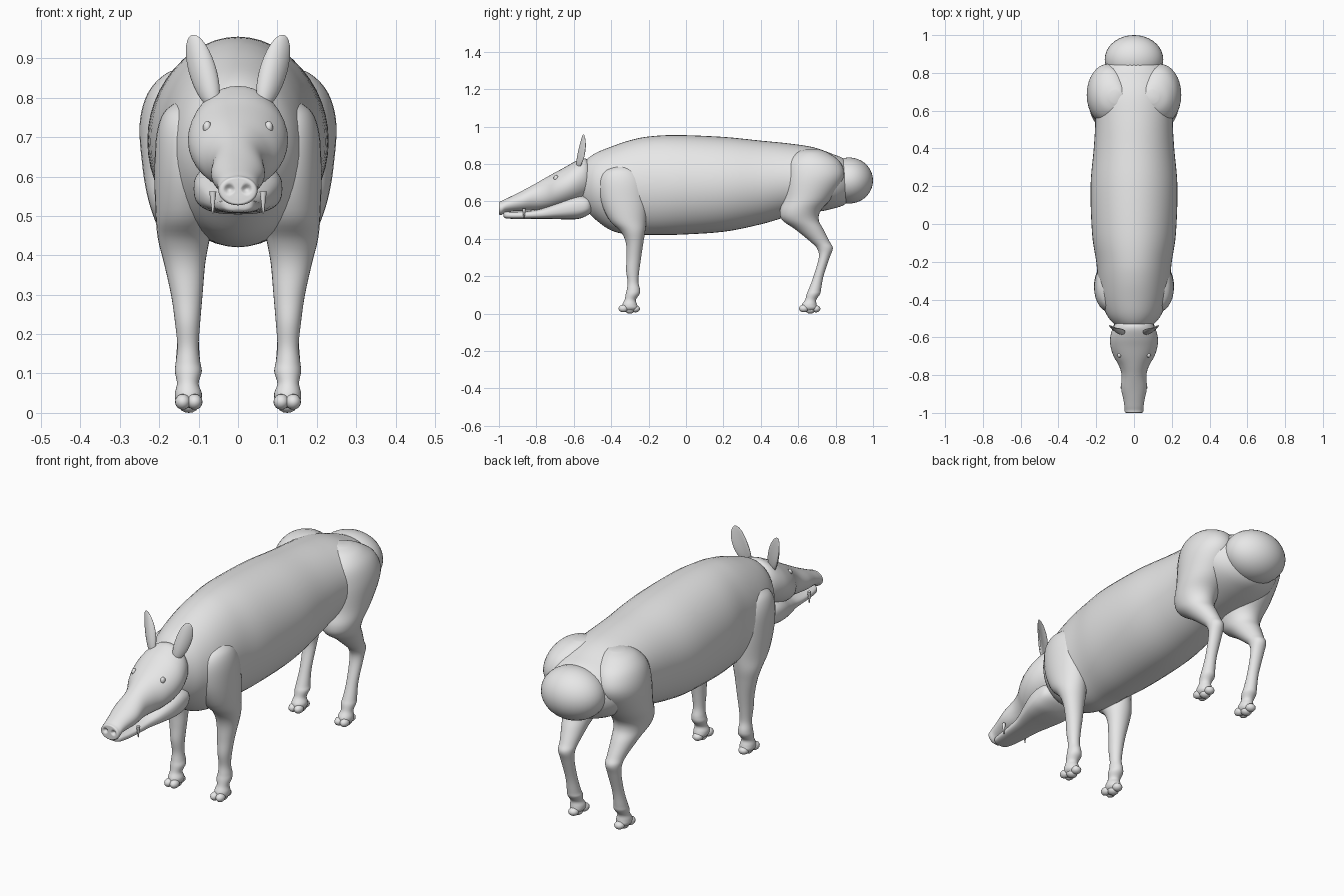
import bpy, bmesh, math
from mathutils import Vector, Matrix

if "Cube" in bpy.data.objects:
    bpy.data.objects.remove(bpy.data.objects["Cube"])

hide = bpy.data.materials.new("grey hide")
hide.diffuse_color = (0.8, 0.8, 0.8, 1)
hide.use_nodes = True
hide.node_tree.nodes["Principled BSDF"].inputs["Base Color"].default_value = hide.diffuse_color


def finish(name, bm):
    bmesh.ops.recalc_face_normals(bm, faces=bm.faces)
    me = bpy.data.meshes.new(name)
    bm.to_mesh(me)
    bm.free()
    me.materials.append(hide)
    ob = bpy.data.objects.new(name, me)
    bpy.context.collection.objects.link(ob)
    bpy.context.view_layer.objects.active = ob
    bpy.ops.object.select_all(action='DESELECT')
    ob.select_set(True)
    bpy.ops.object.shade_smooth_by_angle(angle=math.radians(50))
    return ob


def spline(rows, steps):
    """Smoothly interpolate rows of numbers, passing through each row."""
    out = []
    for i in range(len(rows) - 1):
        p0, p1, p2, p3 = (Vector(rows[max(0, min(len(rows) - 1, i + k))]) for k in (-1, 0, 1, 2))
        for s in range(steps):
            t = s / steps
            out.append(0.5 * (2 * p1 + (p2 - p0) * t + (2 * p0 - 5 * p1 + 4 * p2 - p3) * t * t
                              + (3 * p1 - p0 - 3 * p2 + p3) * t ** 3))
    return out + [Vector(rows[-1])]


def loft(name, rows, axis, steps=5, segs=36, power=1.0, mirror=False):
    """Rows are (position, low u, high u, low v, high v); axis is 'y' or 'z'."""
    bm = bmesh.new()
    rings = []
    for p, u0, u1, v0, v1 in spline(rows, steps):
        ring = []
        for k in range(segs):
            c, s = math.cos(2 * math.pi * k / segs), math.sin(2 * math.pi * k / segs)
            u = (u0 + u1) / 2 + (u1 - u0) / 2 * math.copysign(abs(c) ** power, c)
            v = (v0 + v1) / 2 + (v1 - v0) / 2 * math.copysign(abs(s) ** power, s)
            ring.append(bm.verts.new((u, p, v) if axis == 'y' else (u, v, p)))
        rings.append(ring)
    for a, b in zip(rings, rings[1:]):
        for k in range(segs):
            bm.faces.new((a[k], a[(k + 1) % segs], b[(k + 1) % segs], b[k]))
    bm.faces.new(rings[0])
    bm.faces.new(rings[-1])
    if mirror:
        add_mirror(bm)
    return finish(name, bm)


def add_mirror(bm):
    new = bmesh.ops.duplicate(bm, geom=bm.verts[:] + bm.edges[:] + bm.faces[:])["geom"]
    for v in new:
        if isinstance(v, bmesh.types.BMVert):
            v.co.x = -v.co.x


def blob(name, balls, mirror=True, segs=24):
    """Ellipsoids given as (centre, radii)."""
    bm = bmesh.new()
    for c, r in balls:
        bmesh.ops.create_uvsphere(bm, u_segments=segs, v_segments=segs // 2, radius=1,
                                  matrix=Matrix.Translation(c) @ Matrix.Diagonal((*r, 1)))
    if mirror:
        add_mirror(bm)
    return finish(name, bm)


def wide(rows):
    """Turn (y, half width, bottom, top) into symmetric loft rows."""
    return [(y, -w, w, b, t) for y, w, b, t in rows]


# Torso and rump
loft("body", wide([
    (-.56, .07, .60, .78), (-.53, .105, .55, .825), (-.48, .145, .50, .86), (-.4, .175, .445, .893),
    (-.3, .19, .422, .927), (-.2, .2, .422, .947), (-.05, .222, .422, .955), (.2, .23, .438, .945),
    (.4, .213, .478, .925), (.55, .205, .52, .91), (.68, .21, .54, .89), (.78, .2, .56, .855),
    (.85, .15, .585, .825), (.9, .08, .64, .77)]), 'y', segs=48)
blob("rump", [((0, .872, .712), (.155, .128, .123))], mirror=False, segs=36)

# Head with a long muzzle and flat snout disc
head = loft("head", wide([
    (-1.0, .008, .558, .572), (-1.0, .03, .538, .59), (-.998, .046, .529, .599), (-.985, .05, .528, .603),
    (-.965, .051, .542, .613), (-.93, .056, .547, .63), (-.87, .068, .55, .66), (-.8, .066, .555, .698),
    (-.75, .08, .56, .727), (-.7, .108, .566, .755), (-.65, .124, .576, .782), (-.6, .126, .59, .81),
    (-.55, .112, .61, .83), (-.52, .09, .63, .815), (-.5, .05, .66, .76)]), 'y')
# Nostril hollows
for v in head.data.vertices:
    if v.co.y < -.98:
        d = math.hypot(abs(v.co.x) - .022, v.co.z - .568)
        v.co.y += .014 * max(0, 1 - d / .014)

# Lower jaw with jowls
loft("lower_jaw", wide([
    (-.975, .012, .518, .538), (-.965, .038, .51, .545), (-.92, .05, .507, .545), (-.85, .058, .507, .548),
    (-.77, .068, .507, .562), (-.7, .09, .506, .59), (-.63, .109, .504, .622), (-.57, .112, .508, .635),
    (-.52, .1, .53, .625), (-.49, .05, .56, .6)]), 'y', power=.75)

# Eyes
blob("eyes", [((.078, -.695, .725), (.011, .013, .016))], segs=16)

# Ears: upright pointed leaves, turned outwards
bm = bmesh.new()
bmesh.ops.create_uvsphere(bm, u_segments=20, v_segments=16, radius=1)
for v in bm.verts:
    t = (v.co.z + 1) / 2
    thick = .018 - .011 * t
    side = v.co.x * .036
    x = .066 + .047 * t + side
    y = -.578 + .03 * t + .3 * side + v.co.y * thick + .012 * v.co.x ** 2
    v.co = (x, y, .775 + .185 * t)
add_mirror(bm)
finish("ears", bm)

# Tusks pointing down beside the muzzle
bm = bmesh.new()
bmesh.ops.create_cone(bm, cap_ends=True, segments=12, radius1=.002, radius2=.009, depth=.055,
                      matrix=Matrix.Translation((.064, -.866, .534)))
add_mirror(bm)
finish("tusks", bm)

# Front legs: (z, inner x, outer x, front y, back y)
loft("front_legs", [
    (.012, .112, .142, -.33, -.275), (.03, .095, .158, -.34, -.258), (.05, .092, .16, -.34, -.262),
    (.075, .1, .155, -.328, -.268), (.105, .092, .16, -.322, -.248), (.13, .096, .158, -.316, -.246),
    (.17, .1, .154, -.312, -.255), (.23, .096, .16, -.32, -.25), (.3, .09, .17, -.318, -.24),
    (.38, .083, .188, -.322, -.228), (.44, .072, .203, -.35, -.218), (.5, .06, .209, -.41, -.212),
    (.6, .05, .212, -.455, -.205), (.7, .05, .208, -.465, -.215), (.76, .065, .19, -.44, -.25),
    (.79, .1, .155, -.38, -.3)], 'z', segs=28, mirror=True)

# Hind legs with thigh and hock
loft("hind_legs", [
    (.012, .112, .142, .63, .685), (.03, .095, .158, .62, .7), (.05, .092, .16, .62, .698),
    (.075, .1, .155, .637, .697), (.105, .092, .16, .645, .717), (.13, .096, .158, .656, .722),
    (.2, .1, .154, .682, .735), (.3, .095, .16, .71, .768), (.35, .09, .166, .7, .785),
    (.385, .086, .172, .665, .768), (.45, .075, .195, .585, .735), (.5, .06, .215, .515, .71),
    (.55, .045, .23, .502, .72), (.62, .03, .242, .52, .78), (.73, .03, .25, .53, .845),
    (.81, .03, .23, .545, .825), (.86, .04, .185, .59, .76), (.88, .06, .13, .64, .71)],
    'z', segs=32, mirror=True)

# Hoof toes and heels
for name, y in (("front_hooves", -.3), ("hind_hooves", .665)):
    blob(name, [((.11, y - .035, .028), (.02, .026, .02)), ((.14, y - .035, .028), (.02, .026, .02)),
                ((.125, y + .03, .026), (.024, .024, .019)), ((.125, y, .02), (.026, .026, .02))], segs=16)
